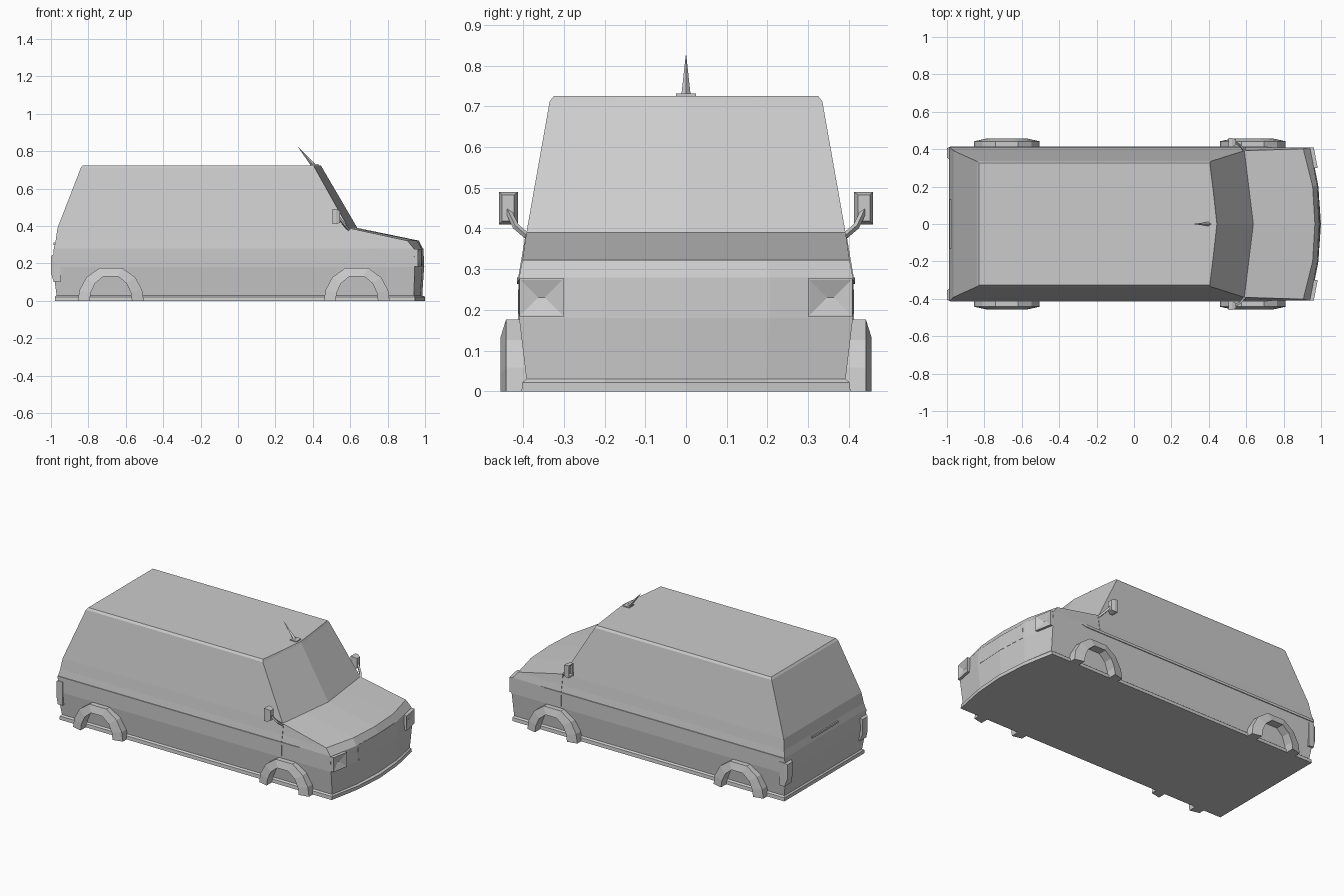
import bpy, bmesh
from math import cos, sin, radians
from mathutils import Vector

cube = bpy.data.objects.get("Cube")
if cube:
    bpy.data.objects.remove(cube, do_unlink=True)

GREY = (0.6, 0.6, 0.6, 1)
paint = bpy.data.materials.new("plain grey")
paint.use_nodes = True
paint.diffuse_color = GREY
for node in paint.node_tree.nodes:
    if node.type == 'BSDF_PRINCIPLED':
        node.inputs["Base Color"].default_value = GREY


def loft(name, rings, mirror=False):
    """Join matching rings of points into a capped solid."""
    bm = bmesh.new()
    loops = [[bm.verts.new(p) for p in ring] for ring in rings]
    count = len(loops[0])
    for low, high in zip(loops, loops[1:]):
        for i in range(count):
            j = (i + 1) % count
            bm.faces.new((low[i], low[j], high[j], high[i]))
    bm.faces.new(loops[0][::-1])
    bm.faces.new(loops[-1])
    bmesh.ops.remove_doubles(bm, verts=bm.verts, dist=0.0002)
    bmesh.ops.recalc_face_normals(bm, faces=bm.faces)
    mesh = bpy.data.meshes.new(name)
    bm.to_mesh(mesh)
    bm.free()
    mesh.materials.append(paint)
    obj = bpy.data.objects.new(name, mesh)
    bpy.context.collection.objects.link(obj)
    if mirror:
        mod = obj.modifiers.new("mirror", 'MIRROR')
        mod.use_axis = (False, True, False)
    return obj


def rect_x(x, y0, y1, z0, z1):
    """Rectangle facing along x."""
    return [(x, y0, z0), (x, y1, z0), (x, y1, z1), (x, y0, z1)]


def tube(name, path, radius, mirror=False):
    """Square rod along a path, with one radius per point."""
    rings = []
    for i, point in enumerate(path):
        a, b = path[max(i - 1, 0)], path[min(i + 1, len(path) - 1)]
        along = (Vector(b) - Vector(a)).normalized()
        side = along.cross(Vector((1, 0, 0))).normalized()
        up = along.cross(side)
        rings.append([Vector(point) + d * radius[i] for d in (side, up, -side, -up)])
    return loft(name, rings, mirror)


# Body: outlines stacked from sill to roof
# height, half width, tail x, then nose x at corner, quarter and centre
levels = [
    (0, .404, -.978, .945, .985, 1),
    (.022, .402, -.978, .945, .985, 1),
    (.03, .392, -.97, .94, .975, .985),
    (.18, .41, -.99, .945, .985, .995),
    (.28, .41, -.985, .94, .98, .988),
    (.322, .402, -.975, .905, .955, .967),
    (.39, .392, -.965, .59, .614, .638),
    (.712, .335, -.84, .41, .43, .45),
    (.725, .325, -.83, .405, .425, .443),
]


def outline(z, half, tail, corner, quarter, centre):
    q = half / 2
    return [(tail, -half, z), (corner, -half, z), (quarter, -q, z), (centre, 0, z),
            (quarter, q, z), (corner, half, z), (tail, half, z)]


loft("van_body", [outline(*level) for level in levels])

# Wheel arches with sloping outer faces
for label, cx in (("rear", -.68), ("front", .635)):
    rings = []
    for angle in (0, 18, 42, 70, 110, 138, 162, 180):
        c, s = cos(radians(angle)), sin(radians(angle))
        inner = (cx + .113 * c, .14 * s)
        outer = (cx + .176 * c, .188 * s)
        rings.append([(inner[0], .38, inner[1]), (inner[0], .456, inner[1]),
                      (outer[0], .442, outer[1]), (outer[0], .38, outer[1])])
    loft(label + "_wheel_arches", rings, True)

# Side mouldings and door seams
loft("side_mouldings", [rect_x(-.985, .4, .415, .264, .28),
                        rect_x(.7, .4, .415, .264, .28),
                        rect_x(.74, .4, .41, .276, .28)], True)
loft("door_seams", [[(x, .4, .19), (x, .412, .19), (x, .412, .28),
                     (x, .394, .387), (x, .38, .387)] for x in (.594, .597)], True)


# Headlights: slanted frames around hollow pyramid lenses
def lamp_ring(inset, out):
    y0, y1, z0, z1 = .3 + inset, .409 - inset, .184 + inset, .277 - inset
    return [(.987 - .19 * (y - .2) + out, y, z)
            for y, z in ((y0, z0), (y1, z0), (y1, z1), (y0, z1))]


loft("headlights", [lamp_ring(0, -.02), lamp_ring(0, .014), lamp_ring(.004, .014),
                    lamp_ring(.046, 0)], True)

# Grille panel following the curved nose
loft("grille_panel", [[(x - .02, y, .183), (x + .005, y, .183),
                       (x, y, .28), (x - .02, y, .28)]
                      for x, y in ((.982, -.19), (.991, 0), (.982, .19))])

# Tail lamps and rear handle
loft("tail_lamps", [rect_x(-.95, .345, .413, .1, .25),
                    rect_x(-.985, .345, .413, .1, .25),
                    rect_x(-1, .355, .405, .15, .24)], True)
loft("rear_handle", [rect_x(-.96, -.13, .13, .3, .312),
                     rect_x(-.986, -.13, .13, .3, .312)])

# Door mirrors on bent arms
loft("mirror_heads", [rect_x(.518, .42, .452, .425, .478),
                      rect_x(.508, .418, .454, .42, .483),
                      rect_x(.506, .413, .459, .41, .49),
                      rect_x(.525, .413, .459, .41, .49),
                      rect_x(.546, .422, .452, .418, .482)], True)
tube("mirror_arms", [(.595, .385, .377), (.57, .418, .405), (.535, .44, .45)],
     (.008, .008, .008), True)

# Roof aerial on a small base
loft("aerial_base", [rect_x(x, -.024, .024, .715, .731) for x in (.385, .43)])
tube("aerial", [(.405, 0, .722), (.32, 0, .825)], (.012, .0008))
